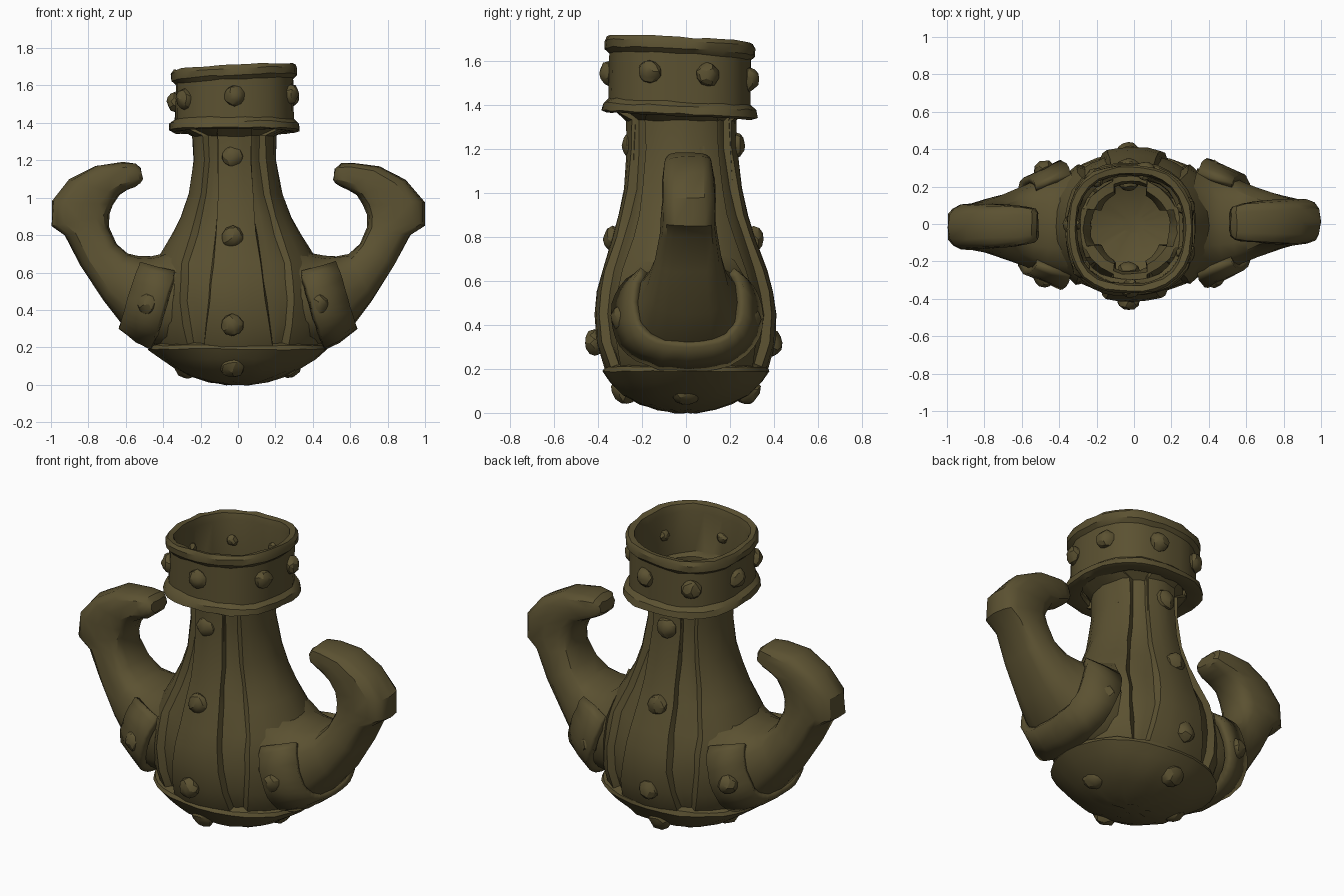
import bpy, bmesh, math, random
from mathutils import Vector

random.seed(4)
cube = bpy.data.objects.get("Cube")
if cube:
    bpy.data.objects.remove(cube, do_unlink=True)

bronze = bpy.data.materials.new("dark olive bronze")
bronze.use_nodes = True
COLOUR = (0.105, 0.083, 0.031, 1)
bronze.diffuse_color = COLOUR
bronze.node_tree.nodes["Principled BSDF"].inputs["Base Color"].default_value = COLOUR


def finish(name, bm, angle=32, jitter=0.004):
    """Turn a bmesh into a slightly hand-hewn object."""
    for v in bm.verts:
        v.co += Vector([random.uniform(-jitter, jitter) for _ in range(3)])
    bmesh.ops.recalc_face_normals(bm, faces=bm.faces)
    mesh = bpy.data.meshes.new(name)
    bm.to_mesh(mesh)
    bm.free()
    mesh.materials.append(bronze)
    ob = bpy.data.objects.new(name, mesh)
    bpy.context.collection.objects.link(ob)
    bpy.ops.object.select_all(action="DESELECT")
    ob.select_set(True)
    bpy.context.view_layer.objects.active = ob
    bpy.ops.object.shade_smooth_by_angle(angle=math.radians(angle))
    return ob


def loft(name, rings, wrap=True, caps=True, loop=False):
    """Skin a list of equally long point rings."""
    bm = bmesh.new()
    rows = [[bm.verts.new(p) for p in ring] for ring in rings]
    pairs = list(zip(rows, rows[1:])) + ([(rows[-1], rows[0])] if loop else [])
    n = len(rows[0])
    for a, b in pairs:
        for i in range(n if wrap else n - 1):
            j = (i + 1) % n
            bm.faces.new((a[i], a[j], b[j], b[i]))
    if caps:
        bm.faces.new(rows[0])
        bm.faces.new(rows[-1])
    return finish(name, bm)


def rivet(name, pos, normal, r=0.06):
    """Rough rounded stud pointing along its normal."""
    bm = bmesh.new()
    bmesh.ops.create_icosphere(bm, subdivisions=2, radius=r)
    bmesh.ops.scale(bm, vec=(1, 1, 0.75), verts=bm.verts)
    turn = Vector(normal).to_track_quat("Z", "Y")
    for v in bm.verts:
        v.co = turn @ v.co + Vector(pos)
    finish(name, bm, 25)


# Hollow body: narrow front and back straps, broad side panels, grooves between
def body_ring(z, hx, hy, front, side, sink=0.035):
    a, b = math.asin(front / hx), math.asin(side / hy)
    gap = 0.05
    lo, hi = a + gap, math.pi / 2 - b - gap
    quarter = [(0, 0), (a / 2, 0), (a, 0)]
    quarter += [(lo + (hi - lo) * k / 3, sink) for k in range(4)]
    quarter += [(math.pi / 2 - b * k / 4, 0) for k in (4, 3, 2, 1)]
    shift = -0.02 * min(1, max(0, z - 0.3))
    ring = []
    for q in range(4):
        for k in range(len(quarter)):
            if q % 2 == 0:
                t, s = quarter[k]
            else:
                t, s = quarter[-k] if k else (math.pi / 2, 0)
                t = math.pi / 2 - t
            t += q * math.pi / 2
            ring.append((math.sin(t) * (hx - s) + shift, -math.cos(t) * (hy - s) + shift, z))
    return ring


body = [(0.15, 0.40, 0.34, 0.18, 0.27), (0.21, 0.45, 0.375, 0.18, 0.30),
        (0.32, 0.48, 0.405, 0.165, 0.32), (0.45, 0.48, 0.415, 0.145, 0.32),
        (0.55, 0.47, 0.40, 0.135, 0.31), (0.65, 0.44, 0.375, 0.125, 0.28),
        (0.80, 0.345, 0.325, 0.11, 0.23), (0.90, 0.295, 0.295, 0.10, 0.20),
        (1.02, 0.25, 0.27, 0.095, 0.18), (1.20, 0.22, 0.25, 0.09, 0.165),
        (1.33, 0.225, 0.25, 0.09, 0.165), (1.37, 0.30, 0.30, 0.09, 0.16),
        (1.40, 0.30, 0.30, 0.09, 0.10), (1.40, 0.25, 0.25, 0.09, 0.10),
        (1.33, 0.21, 0.235, 0.09, 0.10), (1.0, 0.23, 0.25, 0.09, 0.10),
        (0.75, 0.33, 0.30, 0.09, 0.10), (0.45, 0.44, 0.37, 0.09, 0.10),
        (0.15, 0.37, 0.31, 0.09, 0.10)]
loft("hollow_body", [body_ring(*row) for row in body], caps=False, loop=True)

# Bowl-shaped foot with a sharp lip, hollow inside
cup = [(0.0, 0.06, 0.05), (0.015, 0.16, 0.13), (0.04, 0.24, 0.21), (0.08, 0.325, 0.29),
       (0.14, 0.415, 0.345), (0.19, 0.478, 0.378), (0.21, 0.47, 0.37), (0.225, 0.42, 0.33),
       (0.13, 0.35, 0.28), (0.07, 0.22, 0.18), (0.04, 0.06, 0.05)]


def squared(c, power):
    return math.copysign(abs(c) ** power, c)


loft("bottom_cup", [[(hx * squared(math.cos(t * math.tau / 32), 0.92),
                      hy * squared(math.sin(t * math.tau / 32), 0.92), z)
                     for t in range(32)] for z, hx, hy in cup])


# Collar: turned profile with two rims, squared and tilted a little
def collar_point(r, z, t):
    r *= 1 + 0.035 * (1 - math.cos(4 * t))
    x, y = r * math.cos(t), r * 1.02 * math.sin(t)
    return (x - 0.02, y - 0.028, z + (0.05 * x if z > 1.5 else 0) - 0.05 * y)


profile = [(0.265, 1.36), (0.325, 1.35), (0.35, 1.36), (0.344, 1.395), (0.318, 1.415),
           (0.315, 1.62), (0.336, 1.64), (0.338, 1.675), (0.325, 1.695), (0.295, 1.69),
           (0.285, 1.65), (0.283, 1.42), (0.265, 1.40)]
loft("neck_collar", [[collar_point(r, z, k * math.tau / 32) for k in range(32)]
                     for r, z in profile], caps=False, loop=True)
for i, deg in enumerate((-90, -142, -24, 22, 75, 125, 175)):
    t = math.radians(deg)
    out = Vector((math.cos(t), math.sin(t), 0))
    rivet(f"collar_rivet_{i}", collar_point(0.318, 1.53, t), out, 0.055)
    rivet(f"collar_inner_rivet_{i}", collar_point(0.285, 1.53, t), -out, 0.032)

# Hooked arms: inner edge, outer edge and half width at each station
arm = [((0.32, 0.77), (0.36, 0.18), 0.29), ((0.40, 0.70), (0.44, 0.20), 0.285),
       ((0.46, 0.69), (0.53, 0.25), 0.26), ((0.53, 0.69), (0.62, 0.325), 0.22),
       ((0.59, 0.70), (0.72, 0.45), 0.185), ((0.65, 0.755), (0.84, 0.64), 0.15),
       ((0.69, 0.84), (0.925, 0.80), 0.13), ((0.69, 0.91), (0.998, 0.85), 0.125),
       ((0.67, 0.96), (0.995, 0.98), 0.122), ((0.635, 1.015), (0.90, 1.095), 0.118),
       ((0.59, 1.04), (0.76, 1.17), 0.112), ((0.55, 1.058), (0.62, 1.188), 0.102),
       ((0.52, 1.078), (0.55, 1.182), 0.09), ((0.51, 1.10), (0.52, 1.155), 0.07)]


def arm_point(station, side, t, grow=0.0):
    (ix, iz), (ox, oz), w = station
    mid = Vector(((ix + ox) / 2, 0, (iz + oz) / 2))
    u = Vector(((ox - ix) / 2, 0, (oz - iz) / 2))
    power = min(0.85, 0.45 + 1.4 * w)
    c, s = squared(math.cos(t), power), squared(math.sin(t), power)
    p = mid + u * c * (1 + grow / u.length) + Vector((0, (w + grow) * s, 0))
    return (p.x * side, p.y + 0.015 * side * min(1, p.x), p.z)


# Band around the outer half of each arm
band = [((0.32, 0.66), (0.45, 0.215), 0.315), ((0.42, 0.68), (0.53, 0.255), 0.272),
        ((0.51, 0.69), (0.62, 0.325), 0.23)]
for side, label in ((1, "left"), (-1, "right")):
    loft(f"{label}_hook_arm", [[arm_point(s, side, k * math.tau / 16) for k in range(16)]
                               for s in arm])
    sheet = loft(f"{label}_arm_band", [[arm_point(s, side, math.radians(a), 0.01)
                                        for a in range(-130, 131, 10)] for s in band],
                 wrap=False, caps=False)
    thick = sheet.modifiers.new("thickness", "SOLIDIFY")
    thick.thickness, thick.offset = 0.045, 0
    for face in (-1, 1):
        rivet(f"{label}_band_rivet_{face}", (0.46 * side - 0.025, face * 0.295, 0.43),
              (0.55 * side, face, -0.1), 0.056)
    rivet(f"{label}_cup_rivet", (0.285 * side, 0, 0.09), (side, 0, -1.1), 0.065)

# Studs down the front and back straps and under the foot
for face, label in ((-1, "front"), (1, "back")):
    for i, (z, y) in enumerate(((1.22, 0.235), (0.79, 0.32), (0.32, 0.405))):
        rivet(f"{label}_strap_rivet_{i}", (-0.03, face * y - 0.012, z), (0, face, 0))
    rivet(f"{label}_cup_rivet", (-0.03, face * 0.285, 0.095), (0, face, -0.9), 0.065)
